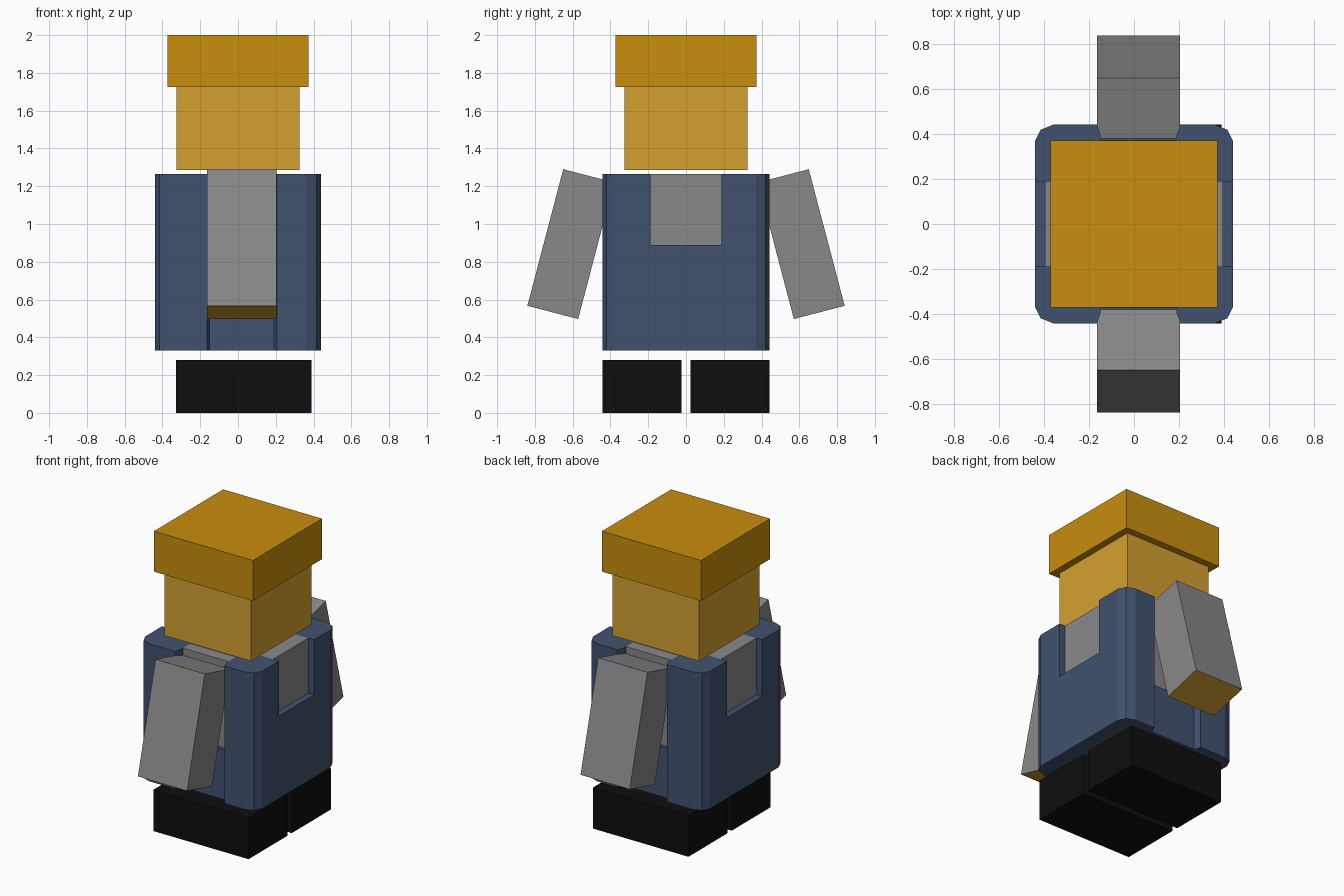
import bpy, bmesh
from mathutils import Vector

if "Cube" in bpy.data.objects:
    bpy.data.objects.remove(bpy.data.objects["Cube"])


def material(name, rgb):
    lin = [(c / 255 / 12.92) if c <= 10 else ((c / 255 + 0.055) / 1.055) ** 2.4 for c in rgb]
    m = bpy.data.materials.new(name)
    m.diffuse_color = (*lin, 1)
    m.use_nodes = True
    m.node_tree.nodes["Principled BSDF"].inputs["Base Color"].default_value = m.diffuse_color
    return m


GOLD = material("dark gold", (200, 142, 14))
SKIN = material("light gold", (213, 161, 48))
BLUE = material("slate blue", (65, 82, 111))
GRAY = material("gray", (136, 136, 136))
BLACK = material("black", (14, 14, 14))


def finish(name, bm, mats):
    bmesh.ops.recalc_face_normals(bm, faces=bm.faces)
    me = bpy.data.meshes.new(name)
    bm.to_mesh(me)
    bm.free()
    for m in mats:
        me.materials.append(m)
    ob = bpy.data.objects.new(name, me)
    bpy.context.collection.objects.link(ob)
    return ob


def add_box(bm, x0, x1, y0, y1, z0, z1):
    res = bmesh.ops.create_cube(bm, size=1)
    for v in res["verts"]:
        v.co = Vector((x1 if v.co.x > 0 else x0,
                       y1 if v.co.y > 0 else y0,
                       z1 if v.co.z > 0 else z0))


def box(name, dims, mat):
    bm = bmesh.new()
    add_box(bm, *dims)
    return finish(name, bm, [mat])


def prism(bm, pts, vec):
    face = bm.faces.new([bm.verts.new(p) for p in pts])
    ext = bmesh.ops.extrude_face_region(bm, geom=[face])
    moved = [g for g in ext["geom"] if isinstance(g, bmesh.types.BMVert)]
    bmesh.ops.translate(bm, verts=moved, vec=vec)


# head and wider cap of hair
box("head", (-.325, .325, -.325, .325, 1.285, 1.725), SKIN)
box("hair", (-.372, .372, -.372, .372, 1.725, 2.0), GOLD)

# vest: rounded outline with a full-height slot on each arm side
front = [(-.44, -.37), (-.415, -.42), (-.36, -.442), (-.165, -.442), (-.15, -.397),
         (.19, -.397), (.207, -.442), (.36, -.442), (.415, -.42), (.44, -.37)]
outline = front + [(x, -y) for x, y in reversed(front)]
bm = bmesh.new()
prism(bm, [(x, y, .33) for x, y in outline], (0, 0, .935))
vest = finish("vest", bm, [BLUE])

# pockets for the neckline (front, back) and the shoulders (both sides)
bm = bmesh.new()
add_box(bm, .3, .6, -.188, .188, .89, 1.5)
add_box(bm, -.6, -.3, -.188, .188, .88, 1.5)
add_box(bm, -.15, .19, .3, .6, .67, 1.5)
add_box(bm, -.15, .19, -.6, -.3, .67, 1.5)
cutter = finish("vest_cutter", bm, [BLUE])
cutter.hide_render = True
cutter.hide_viewport = True
mod = vest.modifiers.new("openings", "BOOLEAN")
mod.operation = "DIFFERENCE"
mod.solver = "EXACT"
mod.object = cutter

# shirt showing inside the openings
bm = bmesh.new()
add_box(bm, .3, .397, -.188, .188, .89, 1.265)
add_box(bm, -.397, -.3, -.188, .188, .88, 1.265)
add_box(bm, -.15, .19, .3, .375, .67, 1.265)
add_box(bm, -.15, .19, -.375, -.3, .67, 1.265)
finish("shirt", bm, [GRAY])

for side, s in (("right", -1), ("left", 1)):
    # tilted arm with bare hand colour on its end face
    bm = bmesh.new()
    prof = [(.65, 1.29), (.84, .567), (.571, .497), (.381, 1.22)]
    prism(bm, [(-.165, s * y, z) for y, z in prof], (.37, 0, 0))
    arm = finish(side + "_arm", bm, [GRAY, SKIN])
    for p in arm.data.polygons:
        p.material_index = 1 if p.normal.z < -0.8 else 0
    # foot
    y0, y1 = sorted((s * .023, s * .442))
    box(side + "_foot", (-.328, .389, y0, y1, 0, .28), BLACK)
